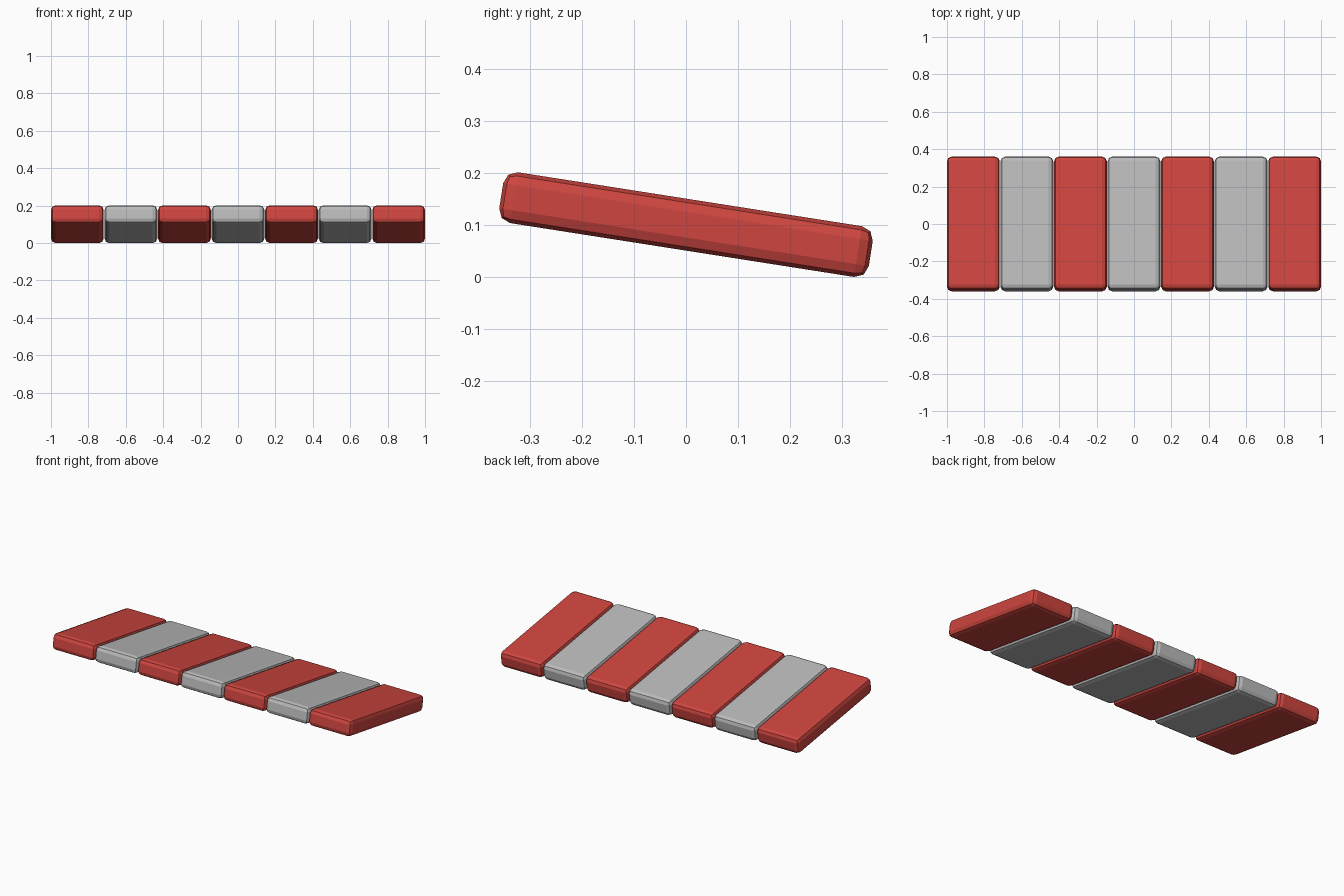
import bpy, bmesh
from math import radians, sin, cos
from mathutils import Matrix

if "Cube" in bpy.data.objects:
    bpy.data.objects.remove(bpy.data.objects["Cube"])

COUNT, WIDTH, LENGTH, THICK = 7, 0.282, 0.721, 0.099
BEVEL, TILT = 0.025, radians(8.9)
PITCH = (2 - WIDTH) / (COUNT - 1)
# height of the centre so the lower bevelled edge rests on z = 0
LIFT = (LENGTH / 2 - BEVEL) * sin(TILT) + THICK / 2 * cos(TILT)


def material(name, colour):
    m = bpy.data.materials.new(name)
    m.diffuse_color = colour
    m.use_nodes = True
    m.node_tree.nodes["Principled BSDF"].inputs["Base Color"].default_value = m.diffuse_color
    return m


red = material("red", (0.62, 0.06, 0.05, 1))
white = material("light_grey", (0.5, 0.5, 0.5, 1))


def slab(name, x, mat):
    """Bevelled block, tilted down towards the back."""
    bm = bmesh.new()
    bmesh.ops.create_cube(bm, size=1, matrix=Matrix.Diagonal((WIDTH, LENGTH, THICK, 1)))
    bmesh.ops.bevel(bm, geom=bm.edges[:], offset=BEVEL, segments=2, profile=0.5, affect='EDGES')
    mesh = bpy.data.meshes.new(name)
    bm.to_mesh(mesh)
    bm.free()
    mesh.materials.append(mat)
    ob = bpy.data.objects.new(name, mesh)
    ob.location = (x, 0, LIFT)
    ob.rotation_euler.x = -TILT
    bpy.context.collection.objects.link(ob)


# alternating striped awning slabs
for i in range(COUNT):
    is_red = i % 2 == 0
    slab(f"awning_stripe_{i + 1}", (i - (COUNT - 1) / 2) * PITCH, red if is_red else white)
